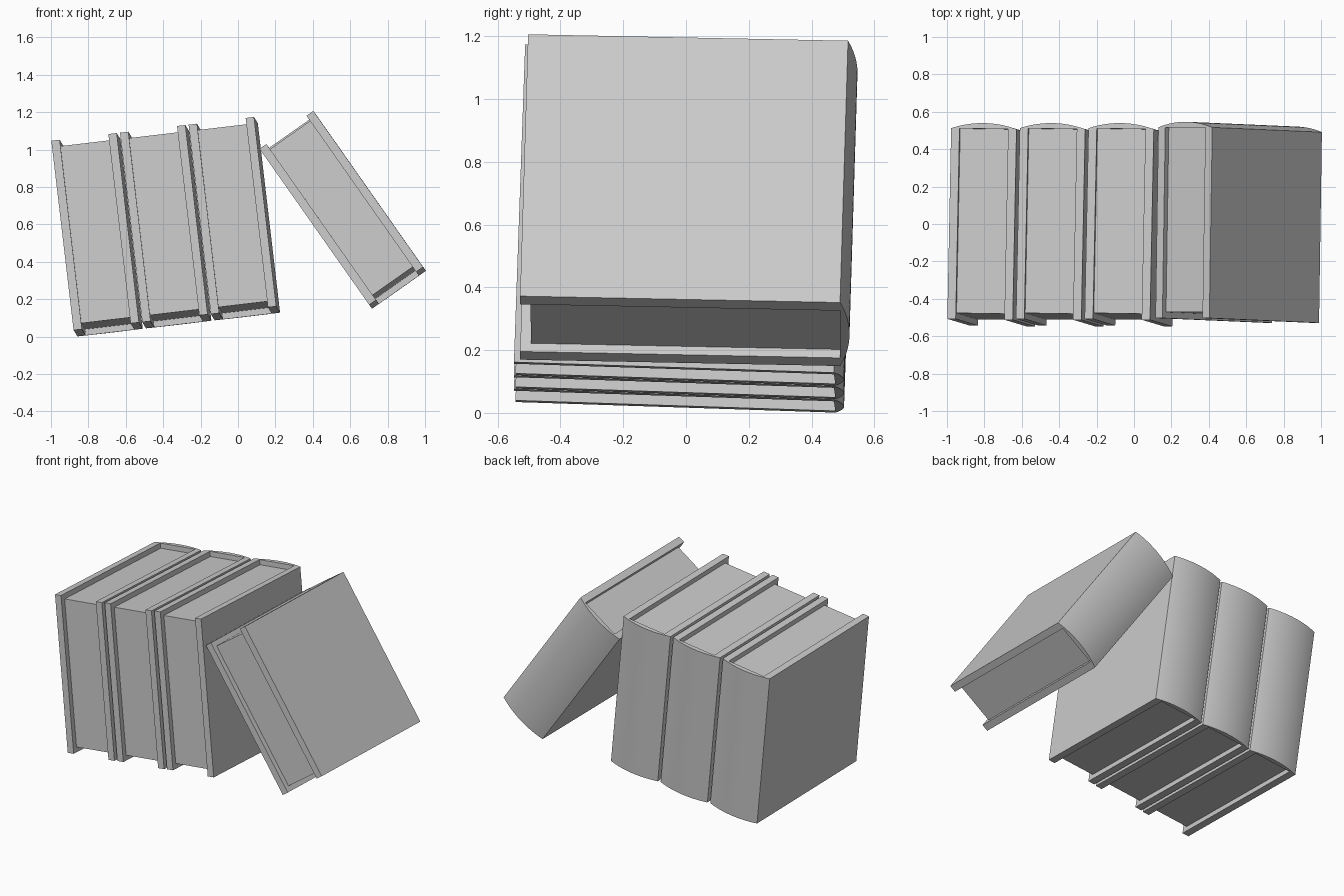
import bpy, bmesh, math
from mathutils import Matrix, Vector

cube = bpy.data.objects.get("Cube")
if cube:
    bpy.data.objects.remove(cube, do_unlink=True)

# Single plain grey
GREY = (0.6, 0.6, 0.6, 1.0)
grey = bpy.data.materials.new("plain grey")
grey.use_nodes = True
grey.diffuse_color = GREY
grey.node_tree.nodes["Principled BSDF"].inputs["Base Color"].default_value = GREY

# Book dimensions
WIDTH, DEPTH, HEIGHT = 0.352, 1.02, 1.02
COVER, INSET, BULGE = 0.045, 0.033, 0.03


def prism(name, profile, low, high, matrix, smooth=False):
    """Extrude an xy profile from low to high and place it."""
    bm = bmesh.new()
    base = bm.faces.new([bm.verts.new((x, y, low)) for x, y in profile])
    top = bmesh.ops.extrude_face_region(bm, geom=[base])["geom"]
    verts = [v for v in top if isinstance(v, bmesh.types.BMVert)]
    bmesh.ops.translate(bm, verts=verts, vec=(0, 0, high - low))
    bmesh.ops.recalc_face_normals(bm, faces=bm.faces)
    mesh = bpy.data.meshes.new(name)
    bm.to_mesh(mesh)
    bm.free()
    mesh.materials.append(grey)
    obj = bpy.data.objects.new(name, mesh)
    bpy.context.collection.objects.link(obj)
    obj.matrix_world = matrix
    if smooth:
        bpy.ops.object.select_all(action="DESELECT")
        obj.select_set(True)
        bpy.context.view_layer.objects.active = obj
        bpy.ops.object.shade_smooth_by_angle(angle=math.radians(25))
    return obj


def rect(x0, x1, y0, y1):
    return [(x0, y0), (x1, y0), (x1, y1), (x0, y1)]


def spine_profile(steps=28):
    """Circular segment across the back of the book."""
    radius = (WIDTH ** 2 / 4 + BULGE ** 2) / (2 * BULGE)
    half = math.asin(WIDTH / 2 / radius)
    angles = [half * (1 - 2 * i / steps) for i in range(steps + 1)]
    return [(WIDTH / 2 + radius * math.sin(a),
             DEPTH + BULGE - radius * (1 - math.cos(a))) for a in angles]


def placement(corner, lean, depth_axis):
    """Frame at the top left front corner, leaning towards -x."""
    y = Vector(depth_axis).normalized()
    x = Vector((math.cos(lean), 0, math.sin(lean)))
    x = (x - y * x.dot(y)).normalized()
    z = x.cross(y)
    rot = Matrix((x, y, z)).transposed().to_4x4()
    return Matrix.Translation(corner) @ rot


def book(label, corner, lean, depth_axis):
    m = placement(corner, math.radians(lean), depth_axis)
    prism(label + "_left_cover", rect(0, COVER, 0, DEPTH), -HEIGHT, 0, m)
    prism(label + "_right_cover", rect(WIDTH - COVER, WIDTH, 0, DEPTH), -HEIGHT, 0, m)
    prism(label + "_pages", rect(COVER, WIDTH - COVER, INSET, DEPTH),
          INSET - HEIGHT, -INSET, m)
    prism(label + "_spine", spine_profile(), -HEIGHT, 0, m, smooth=True)


# Three books in a row, slightly tilted
for i, label in enumerate(("first_book", "second_book", "third_book")):
    book(label, (-0.998 + 0.367 * i, -0.507, 1.047 + 0.043 * i), 6.7, (0.02, 1, -0.033))

# Fourth book leaning against the row
book("leaning_book", (0.115, -0.503, 1.004), 35.1, (0.015, 1, -0.02))
